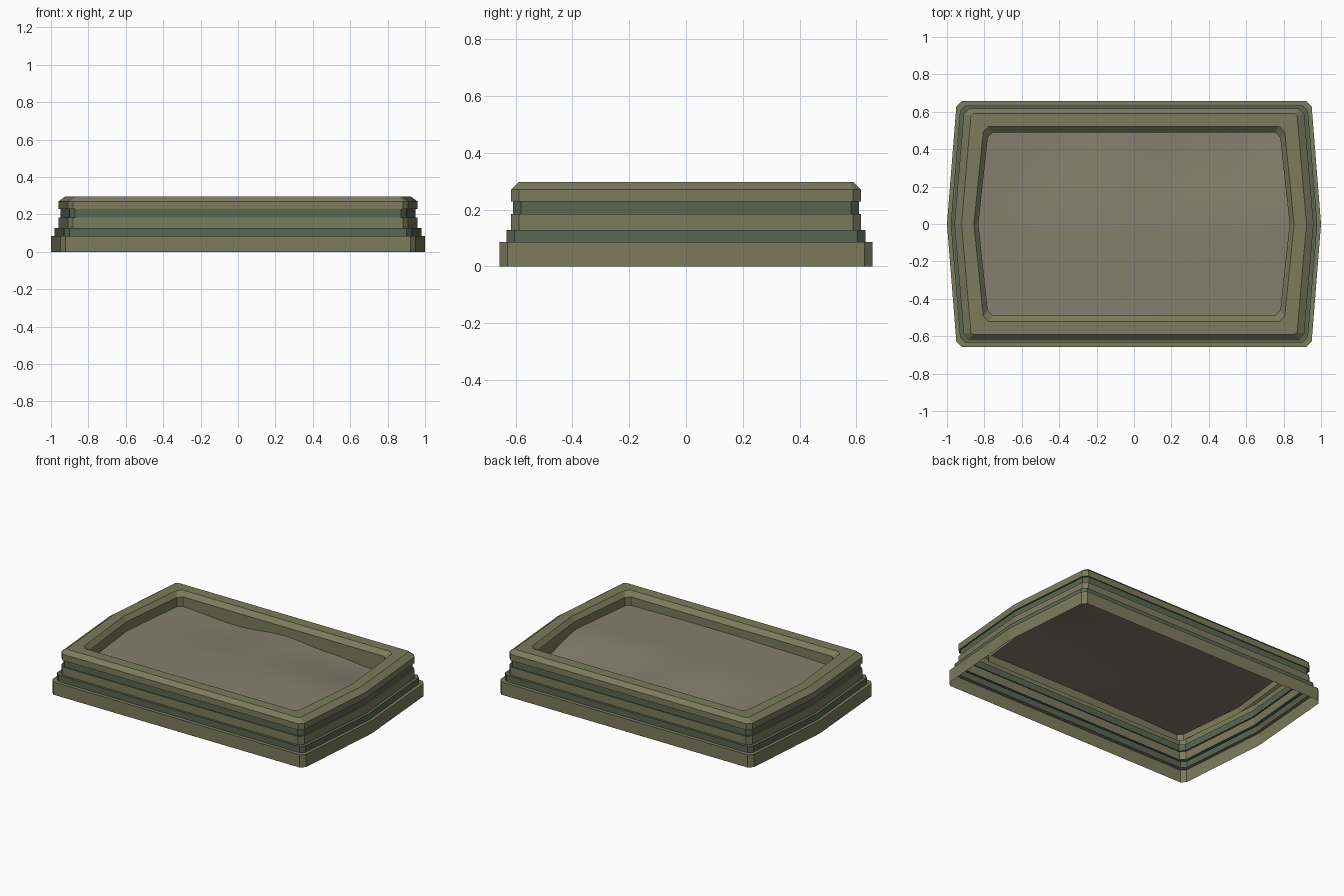
import bpy, bmesh

if "Cube" in bpy.data.objects:
    bpy.data.objects.remove(bpy.data.objects["Cube"])


def material(name, rgb):
    m = bpy.data.materials.new(name)
    m.diffuse_color = (*rgb, 1)
    m.use_nodes = True
    m.node_tree.nodes["Principled BSDF"].inputs["Base Color"].default_value = m.diffuse_color
    return m


OLIVE = material("olive", (0.2, 0.2, 0.112))
GREEN = material("green", (0.1, 0.132, 0.08))
SOIL = material("soil", (0.235, 0.21, 0.15))


def outline(dx, dy, c):
    # rectangle with corner chamfer c and pointed ends, inset by dx, dy
    a, b, t = 1 - dx, 0.95 - dx, 0.657 - dy
    q = [(b, t - c), (b - c, t)]
    return ([(a, 0)] + q + [(-x, y) for x, y in q[::-1]] + [(-a, 0)]
            + [(-x, -y) for x, y in q] + [(x, -y) for x, y in q[::-1]])


def make_object(name, bm, mats):
    me = bpy.data.meshes.new(name)
    bm.to_mesh(me)
    bm.free()
    for m in mats:
        me.materials.append(m)
    ob = bpy.data.objects.new(name, me)
    bpy.context.collection.objects.link(ob)
    return ob


# stepped frame: (end inset, side inset, z) swept around the outline, open underneath
profile = [(0, 0, 0), (0, 0, .086), (.02, .024, .086), (.02, .024, .128),
           (.04, .04, .128), (.04, .04, .184), (.05, .047, .184), (.05, .047, .228),
           (.04, .04, .228), (.04, .04, .27), (.078, .067, .297), (.144, .137, .297),
           (.168, .167, .268), (.168, .167, .16)]
green_strips = {2, 3, 5, 6, 7}
bm = bmesh.new()
rings = [[bm.verts.new((x, y, z)) for x, y in outline(dx, dy, 0.012 if dx == .078 else 0.028)]
         for dx, dy, z in profile]
for i in range(len(rings) - 1):
    for k in range(10):
        j = (k + 1) % 10
        f = bm.faces.new((rings[i][k], rings[i][j], rings[i + 1][j], rings[i + 1][k]))
        f.material_index = 1 if i in green_strips else 0
make_object("planter_frame", bm, [OLIVE, GREEN])


# uneven soil bed: smooth blend through a few heights
XS = [-0.84, -0.35, 0.0, 0.35, 0.68, 0.84]
YS = [-0.49, -0.05, 0.49]
HEIGHTS = [[.200, .210, .215, .215, .212, .210],
           [.204, .212, .222, .228, .220, .212],
           [.206, .181, .208, .182, .158, .160]]


def blend(knots, values, t):
    t = min(max(t, knots[0]), knots[-1])
    for a, b, u, v in zip(knots, knots[1:], values, values[1:]):
        if t <= b:
            s = (t - a) / (b - a)
            return u + (v - u) * s * s * (3 - 2 * s)
    return values[-1]


NX, NY = 28, 16
bm = bmesh.new()
rows = []
for j in range(NY + 1):
    y = -0.495 + 0.99 * j / NY
    half = 0.835 - 0.05 * abs(y) / 0.495
    rows.append([])
    for i in range(NX + 1):
        x = half * (2 * i / NX - 1)
        z = blend(YS, [blend(XS, h, x) for h in HEIGHTS], y)
        rows[-1].append(bm.verts.new((x, y, z)))
for j in range(NY):
    for i in range(NX):
        f = bm.faces.new((rows[j][i], rows[j][i + 1], rows[j + 1][i + 1], rows[j + 1][i]))
        f.smooth = True
make_object("soil_bed", bm, [SOIL])
